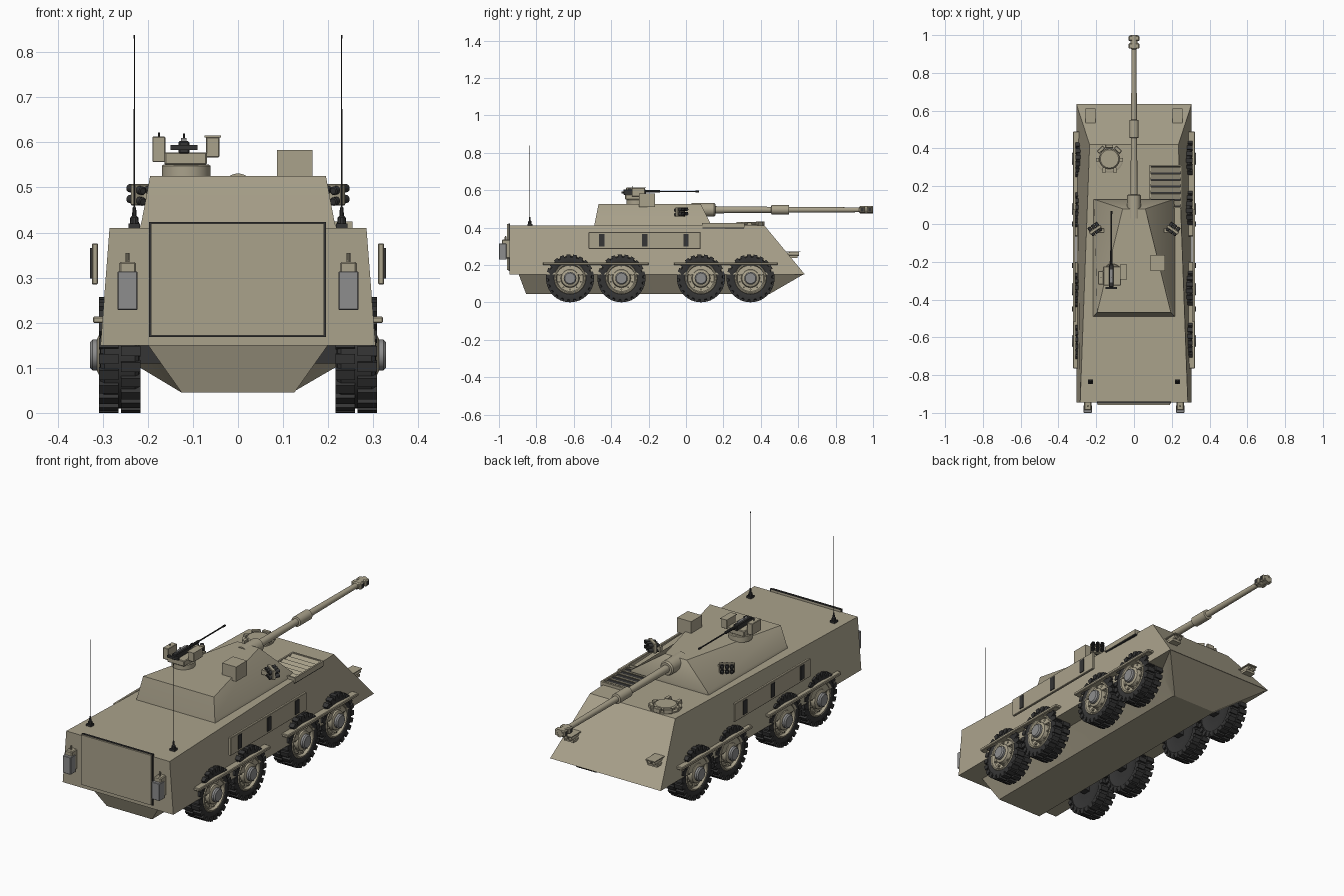
import bpy, bmesh, math
from mathutils import Vector, Matrix

if "Cube" in bpy.data.objects:
    bpy.data.objects.remove(bpy.data.objects["Cube"])

def material(name, col):
    m = bpy.data.materials.new(name)
    m.diffuse_color = (*col, 1)
    m.use_nodes = True
    m.node_tree.nodes["Principled BSDF"].inputs["Base Color"].default_value = m.diffuse_color
    return m

TAN = material("tan_paint", (0.40, 0.36, 0.26))
DARK = material("dark_rubber", (0.035, 0.035, 0.035))
GREY = material("grey_metal", (0.27, 0.27, 0.27))

def finish(name, bm, mat):
    bmesh.ops.recalc_face_normals(bm, faces=bm.faces)
    for f in bm.faces:
        f.smooth = True
    me = bpy.data.meshes.new(name)
    bm.to_mesh(me)
    bm.free()
    me.set_sharp_from_angle(angle=math.radians(30))
    me.materials.append(mat)
    ob = bpy.data.objects.new(name, me)
    bpy.context.collection.objects.link(ob)
    return ob

def loft(name, rings, mat=TAN):
    # closed solid through rings of equal point count
    bm = bmesh.new()
    rows = [[bm.verts.new(p) for p in r] for r in rings]
    n = len(rows[0])
    for a, b in zip(rows, rows[1:]):
        for i in range(n):
            bm.faces.new((a[i], a[(i + 1) % n], b[(i + 1) % n], b[i]))
    bm.faces.new(rows[0])
    bm.faces.new(rows[-1])
    return finish(name, bm, mat)

def box(name, x, y, z, mat=TAN, bevel=0.0, rot=None):
    # box by bounds, optionally turned about its own centre
    bm = bmesh.new()
    size = [x[1] - x[0], y[1] - y[0], z[1] - z[0]]
    bmesh.ops.create_cube(bm, size=1, matrix=Matrix.Diagonal((*size, 1)))
    if bevel:
        bmesh.ops.bevel(bm, geom=bm.edges[:], offset=bevel, segments=1, affect='EDGES')
    ob = finish(name, bm, mat)
    ob.location = (sum(x) / 2, sum(y) / 2, sum(z) / 2)
    if rot:
        ob.rotation_euler = rot
    return ob

def lathe_bm(profile, seg):
    # profile of (distance along axis, radius) turned about local z
    bm = bmesh.new()
    rows = [[bm.verts.new((r * math.cos(2 * math.pi * i / seg), r * math.sin(2 * math.pi * i / seg), d))
             for i in range(seg)] for d, r in profile]
    for a, b in zip(rows, rows[1:]):
        for i in range(seg):
            bm.faces.new((a[i], a[(i + 1) % seg], b[(i + 1) % seg], b[i]))
    bm.faces.new(rows[0])
    bm.faces.new(rows[-1])
    return bm

def lathe(name, origin, axis, profile, mat=TAN, seg=24):
    ob = finish(name, lathe_bm(profile, seg), mat)
    ob.location = origin
    ob.rotation_euler = Vector(axis).to_track_quat('Z', 'Y').to_euler()
    return ob

# hull
def quad(xr, yr, xf, yf, z):
    return [(-xr, yr, z), (xr, yr, z), (xf, yf, z), (-xf, yf, z)]

loft("upper_hull", [quad(.305, -.945, .305, .635, .15), quad(.285, -.945, .235, .42, .41)])
def belly(w, yr, yf, wn, yn, z):
    return [(-w, yr, z), (w, yr, z), (w, yf, z), (wn, yn, z), (-wn, yn, z), (-w, yf, z)]
loft("lower_hull", [belly(.2, -.895, .44, .302, .63, .151), belly(.125, -.855, .43, .12, .447, .045)])

# rear door
box("rear_door_seal", (-.197, .195), (-.95, -.94), (.168, .423), DARK)
box("rear_door", (-.193, .191), (-.958, -.94), (.172, .42))

# turret
loft("turret", [quad(.218, -.49, .215, .13, .41), quad(.214, -.488, .21, .13, .424),
                quad(.195, -.468, .06, .08, .525)])
box("roof_sight", (.087, .165), (-.25, -.165), (.51, .583))

# main gun
lathe("gun_barrel", (0, 0, .495), (0, 1, 0),
      [(.03, .036), (.15, .036), (.157, .03), (.157, .019), (.455, .016), (.457, .025), (.55, .025),
       (.552, .0155), (.93, .013)], seg=32)
lathe("muzzle_brake", (0, 0, .495), (0, 1, 0),
      [(.925, .014), (.93, .019), (1, .019), (1, .01), (.96, .01)], seg=16)
for y in (.928, .968):
    box("muzzle_baffle", (-.028, .028), (y, y + .03), (.479, .511), TAN, .005)
for s in (-1, 1):
    for y in (.936, .976):
        box("muzzle_vent", (s * .0275 - .001, s * .0275 + .001), (y, y + .014), (.485, .505), DARK)

# remote weapon station
lathe("station_ring", (-.115, -.265, 0), (0, 0, 1), [(.52, .054), (.548, .054), (.551, .05)], seg=32)
box("station_body", (-.163, -.069), (-.325, -.225), (.55, .578), TAN, .003)
box("ammo_box", (-.19, -.161), (-.32, -.25), (.556, .613), TAN, .002)
box("station_sight", (-.071, -.041), (-.29, -.22), (.567, .612), TAN, .002)
box("sight_hood", (-.074, -.038), (-.295, -.215), (.611, .615))
box("machine_gun_receiver", (-.132, -.108), (-.335, -.215), (.575, .603), DARK, .003)
box("machine_gun_cover", (-.126, -.114), (-.31, -.24), (.6, .61), GREY)
box("machine_gun_grip", (-.15, -.09), (-.345, -.333), (.583, .594), DARK)
lathe("machine_gun_barrel", (-.12, 0, .593), (0, 1, 0),
      [(-.22, .007), (-.14, .007), (-.138, .0035), (.05, .0035), (.052, .005), (.07, .005)], DARK, 10)
for x, z in ((-.175, .622), (-.12, .62)):
    lathe("station_pin", (x, -.285, 0), (0, 0, 1), [(.6, .002), (z, .002)], DARK, 8)

# smoke launchers
for s in (-1, 1):
    d = Vector((s * .55, .8, .12)).normalized()
    side = Vector((s * .8, -.55, 0)).normalized()
    c = Vector((s * .205, -.03, .483))
    box("launcher_plate", (c.x - .035, c.x + .035), (c.y - .008, c.y + .008),
        (.46, .508), TAN, .002, (0, 0, -s * .6))
    box("launcher_bracket", (s * .185 - .025, s * .185 + .025), (-.045, -.025), (.468, .49))
    for k in (-1, 0, 1):
        for h in (-.012, .012):
            lathe("smoke_tube", c + side * k * .022 + Vector((0, 0, h)), d,
                  [(-.022, .007), (-.02, .0095), (.03, .0095), (.03, .007), (.015, .007)], DARK, 12)

# driver hatch with periscopes
H = Vector((-.13, .345, 0))
lathe("hatch_ring", H, (0, 0, 1), [(.405, .073), (.417, .073), (.419, .068), (.419, .06), (.412, .06)], seg=32)
lathe("hatch_lid", H, (0, 0, 1), [(.405, .054), (.425, .054), (.43, .048)], seg=32)
for k in (-1, 0, 1):
    a = math.pi / 2 + k * .75
    p = H + Vector((math.cos(a), math.sin(a), 0)) * .066
    box("periscope", (p.x - .02, p.x + .02), (p.y - .009, p.y + .009), (.41, .433), TAN, .002, (0, 0, k * .75))
for s in (-1, 1):
    box("hatch_hinge", (H.x + s * .03 - .008, H.x + s * .03 + .008), (.27, .3), (.41, .43))
    box("hatch_latch", (H.x + s * .063 - .009, H.x + s * .063 + .009), (.33, .35), (.41, .427))

# engine grille
box("grille_bed", (.083, .252), (.087, .31), (.395, .413), DARK)
for x in (.083, .246):
    box("grille_frame_side", (x, x + .008), (.085, .312), (.4, .424))
for y in (.085, .304):
    box("grille_frame_end", (.083, .254), (y, y + .008), (.4, .424))
for i in range(6):
    y = .112 + i * .035
    box("grille_slat", (.088, .25), (y - .014, y + .014), (.415, .418), TAN, 0, (.35, 0, 0))

for s in (-1, 1):
    # headlights on the nose plate
    box("headlight_mount", (s * .23 - .026, s * .23 + .026), (.535, .595), (.238, .25))
    box("headlight_guard", (s * .23 - .026, s * .23 + .026), (.535, .612), (.268, .273))
    for k in (-1, 1):
        lathe("headlight", (s * .23 + k * .013, 0, .259), (0, 1, 0),
              [(.54, .008), (.575, .011), (.605, .011), (.605, .008), (.6, .008)], TAN, 16)
    # rear storage cans
    box("rear_can", (s * .245 - .019, s * .245 + .019), (-.985, -.94), (.235, .335), TAN, .004)
    box("rear_can_panel", (s * .245 - .022, s * .245 + .022), (-1, -.96), (.228, .314), GREY, .002)
    lathe("rear_can_cap", (s * .245, -.965, 0), (0, 0, 1), [(.33, .005), (.355, .004)], TAN, 10)
    # whip antennas
    box("antenna_foot", (s * .23 - .013, s * .23 + .013), (-.848, -.822), (.408, .42), DARK)
    lathe("antenna", (s * .23, -.835, 0), (0, 0, 1),
          [(.41, .011), (.433, .009), (.437, .005), (.455, .004), (.458, .0016), (.83, .001),
           (.832, .002), (.838, .002)], DARK, 10)
    # side stowage panel with straps
    xs = sorted((s * .311, s * .324))
    box("side_panel", xs, (-.52, .078), (.285, .376), TAN, .002)
    for y in (-.45, -.22, .0):
        box("panel_strap", sorted((s * .318, s * .328)), (y - .014, y + .014), (.298, .366), DARK)
    # fender rails
    for y0, y1 in ((-.765, -.2), (-.065, .49)):
        box("fender_rail", sorted((s * .285, s * .322)), (y0, y1), (.199, .214), TAN, .003)

# wheels
def tyre():
    bm = lathe_bm([(-.036, .05), (-.036, .085), (-.044, .1), (-.042, .113), (-.034, .119), (.034, .119),
                   (.042, .113), (.044, .1), (.038, .083), (.02, .08)], 40)
    n = 22
    for row in (-1, 1):
        for i in range(n):
            m = Matrix.Rotation(2 * math.pi * (i + row * .25) / n, 4, 'Z') @ \
                Matrix.Translation((.1165, 0, row * .0245)) @ Matrix.Diagonal((.023, .022, .043, 1))
            bmesh.ops.create_cube(bm, size=1, matrix=m)
    return finish("tyre", bm, DARK)

def rim():
    bm = lathe_bm([(.015, .083), (.038, .086), (.043, .082), (.043, .076), (.03, .07), (.026, .05),
                   (.045, .046), (.05, .036)], 32)
    for i in range(10):
        a = 2 * math.pi * i / 10
        bmesh.ops.create_cone(bm, cap_ends=True, segments=6, radius1=.005, radius2=.005, depth=.014,
                              matrix=Matrix.Translation((.06 * math.cos(a), .06 * math.sin(a), .032)))
    return finish("wheel_rim", bm, TAN)

def hub():
    bm = lathe_bm([(.03, .034), (.06, .034), (.066, .028)], 16)
    return finish("wheel_hub", bm, GREY)

parts = [tyre(), rim(), hub()]
for s in (-1, 1):
    for y in (-.62, -.345, .08, .345):
        for p in parts:
            w = bpy.data.objects.new(p.name, p.data)
            w.location = (s * .2625, y, .1285)
            w.rotation_euler = (0, s * math.pi / 2, 0)
            bpy.context.collection.objects.link(w)
        # axle stub
        box("axle", sorted((s * .08, s * .23)), (y - .02, y + .02), (.11, .15), DARK)
for p in parts:
    bpy.data.objects.remove(p)
